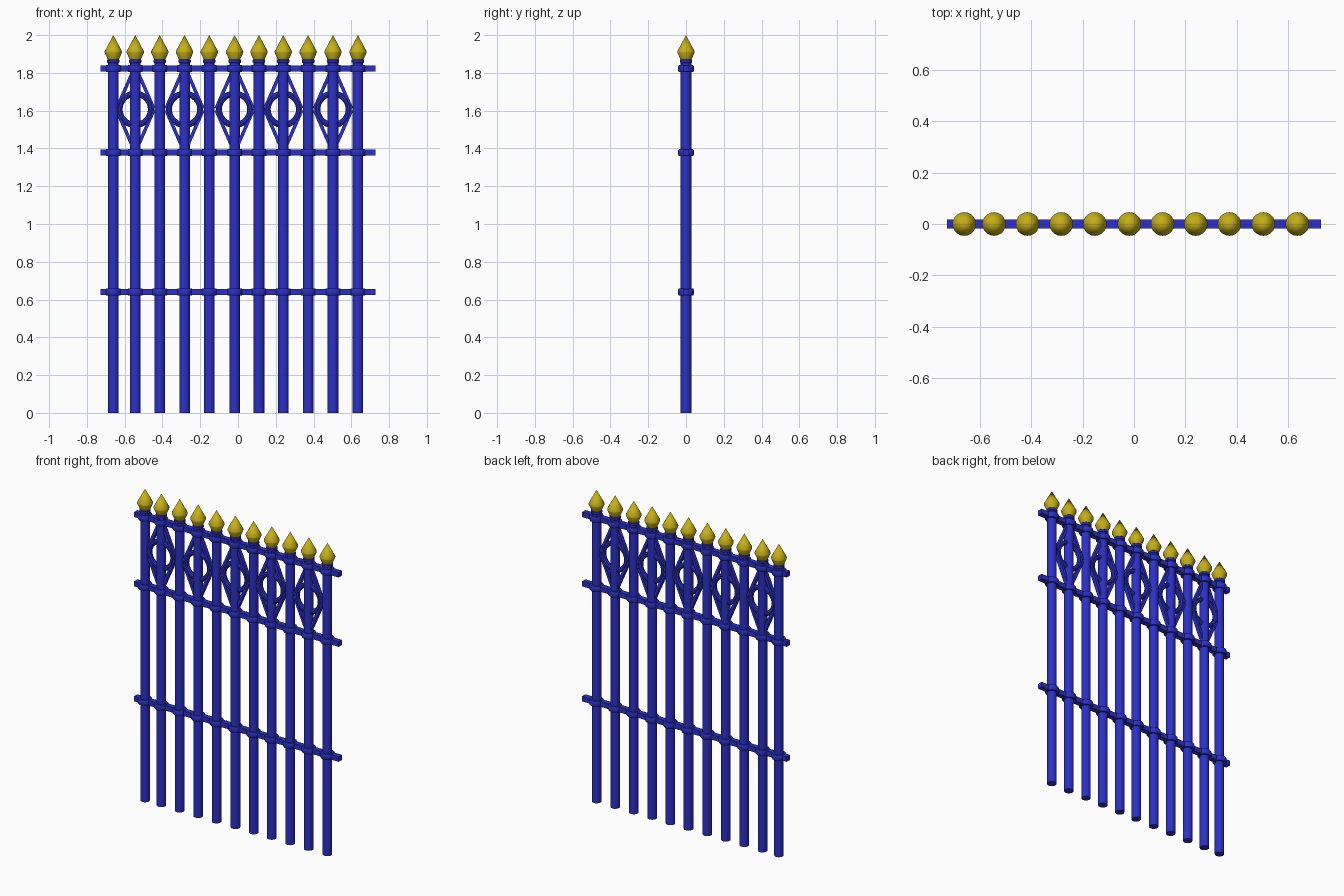
import bpy, math
from mathutils import Vector

if "Cube" in bpy.data.objects:
    bpy.data.objects.remove(bpy.data.objects["Cube"])

def material(name, col):
    m = bpy.data.materials.new(name)
    m.diffuse_color = col
    m.use_nodes = True
    m.node_tree.nodes["Principled BSDF"].inputs["Base Color"].default_value = m.diffuse_color
    return m

BLUE = material("blue_paint", (0.025, 0.03, 0.55, 1))
GOLD = material("gold_paint", (0.56, 0.43, 0.01, 1))

def finish(ob, name, mat):
    ob.name = name
    ob.data.materials.append(mat)
    bpy.ops.object.shade_smooth_by_angle(angle=math.radians(35))
    return ob

def box(name, size, loc, tilt=0):
    bpy.ops.mesh.primitive_cube_add(size=1, location=loc, rotation=(0, tilt, 0))
    ob = bpy.context.object
    ob.scale = size
    bpy.ops.object.transform_apply(location=False, rotation=False, scale=True)
    return finish(ob, name, BLUE)

def lathe(name, profile, x, mat, n=20):
    # closed solid turned around a vertical axis; radius 0 makes a tip
    verts, faces, rings = [], [], []
    for r, z in profile:
        start = len(verts)
        count = n if r > 0 else 1
        for i in range(count):
            a = math.tau * i / n
            verts.append((r * math.cos(a), r * math.sin(a), z))
        rings.append([start + i % count for i in range(n)])
    for lo, hi in zip(rings, rings[1:]):
        for i in range(n):
            j = (i + 1) % n
            f = [lo[i], lo[j], hi[j], hi[i]]
            faces.append(list(dict.fromkeys(f)))
    faces.append(rings[0][::-1])
    if profile[-1][0] > 0:
        faces.append(rings[-1])
    me = bpy.data.meshes.new(name)
    me.from_pydata(verts, [], faces)
    ob = bpy.data.objects.new(name, me)
    bpy.context.collection.objects.link(ob)
    ob.location.x = x
    bpy.ops.object.select_all(action='DESELECT')
    ob.select_set(True)
    bpy.context.view_layer.objects.active = ob
    return finish(ob, name, mat)

POSTS = [-0.66, -0.544, -0.414, -0.283, -0.152, -0.018, 0.111, 0.24, 0.371, 0.503, 0.635]
RAILS = [0.64, 1.378, 1.823]
RING_Z = 1.607

# Horizontal rails
for z in RAILS:
    box("rail", (1.454, 0.034, 0.032), (0, 0, z))

for k, x in enumerate(POSTS):
    # Post with a small neck moulding at the top
    lathe("post", [(0.028, 0), (0.028, 1.852), (0.033, 1.856), (0.033, 1.868),
                   (0.026, 1.874), (0.026, 1.88)], x, BLUE)
    # Collars where the rails pass
    for z in RAILS:
        lathe("collar", [(0.038, z - 0.018), (0.042, z - 0.012),
                         (0.042, z + 0.012), (0.038, z + 0.018)], x, BLUE)
    # Pointed finial
    lathe("finial", [(0.03, 1.872), (0.046, 1.908), (0.046, 1.914), (0, 2.0)], x, GOLD)

    # Ring and diamond ornament on every second post
    if k % 2:
        bpy.ops.mesh.primitive_torus_add(location=(x, 0, RING_Z), rotation=(math.pi / 2, 0, 0),
                                         major_radius=0.083, minor_radius=0.016,
                                         major_segments=32, minor_segments=10)
        finish(bpy.context.object, "ornament_ring", BLUE)
        for sx in (-1, 1):
            for sz in (-1, 1):
                a = Vector((x + sx * 0.098, 0, RING_Z + sz * 0.005))
                b = Vector((x + sx * 0.006, 0, RING_Z + sz * 0.215))
                d = b - a
                box("diamond_bar", (0.018, 0.026, d.length), (a + b) / 2, math.atan2(d.x, d.z))
